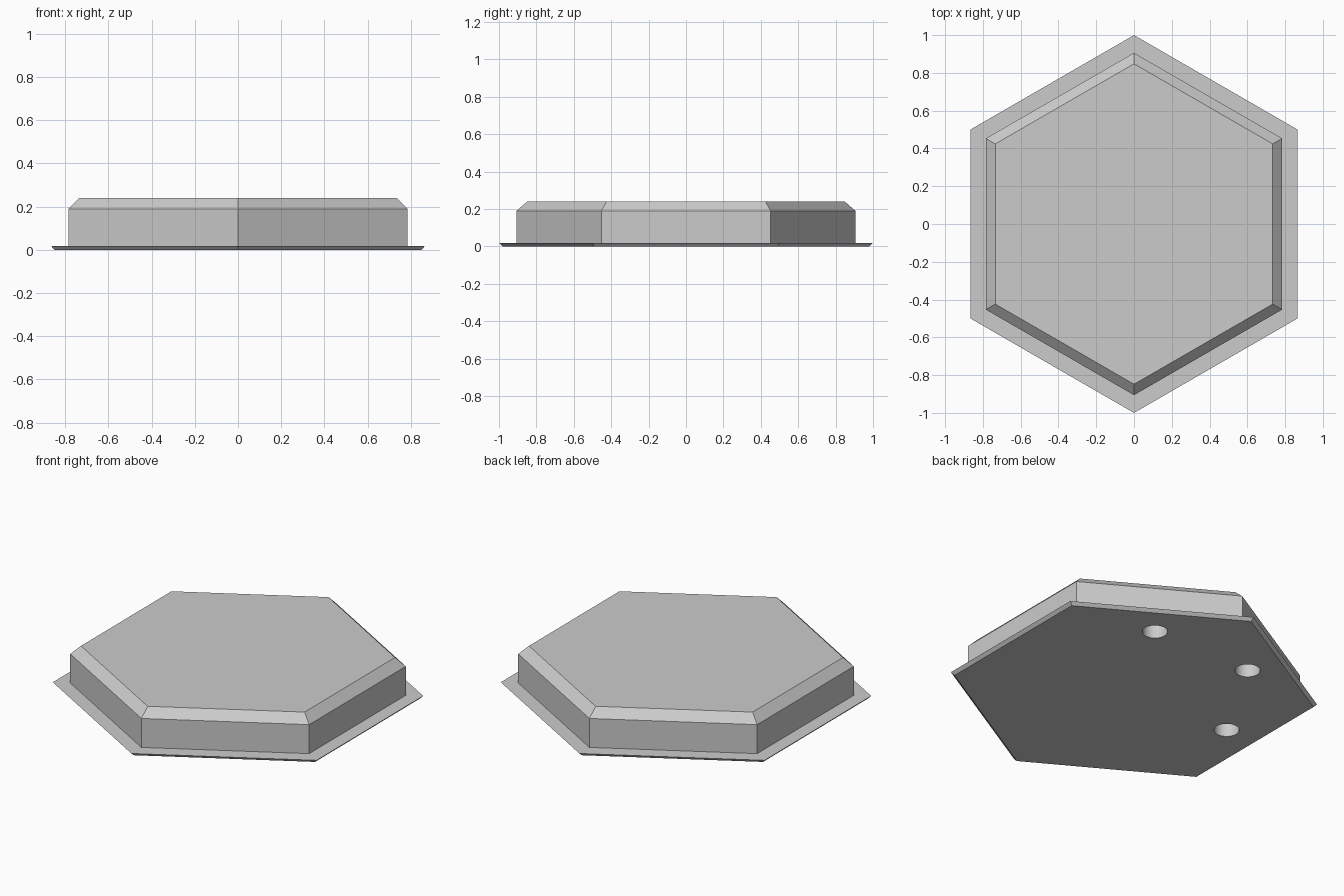
import bpy, bmesh
from math import cos, sin, radians

cube = bpy.data.objects.get("Cube")
if cube:
    bpy.data.objects.remove(cube, do_unlink=True)

grey = bpy.data.materials.new("light grey")
grey.use_nodes = True
grey.diffuse_color = (0.6, 0.6, 0.6, 1)
grey.node_tree.nodes["Principled BSDF"].inputs["Base Color"].default_value = (0.6, 0.6, 0.6, 1)


def stack(name, profile, sides, start=0, centre=(0, 0)):
    """Closed solid through regular rings given as (radius, height)."""
    bm = bmesh.new()
    rings = []
    for r, z in profile:
        angles = [radians(start + 360 * i / sides) for i in range(sides)]
        rings.append([bm.verts.new((centre[0] + r * cos(a), centre[1] + r * sin(a), z))
                      for a in angles])
    for low, high in zip(rings, rings[1:]):
        for i in range(sides):
            j = (i + 1) % sides
            bm.faces.new((low[i], low[j], high[j], high[i]))
    bm.faces.new(rings[0][::-1])
    bm.faces.new(rings[-1])
    mesh = bpy.data.meshes.new(name)
    bm.to_mesh(mesh)
    bm.free()
    mesh.materials.append(grey)
    obj = bpy.data.objects.new(name, mesh)
    bpy.context.collection.objects.link(obj)
    return obj


# Hexagonal tile: undercut flange, upright wall, chamfered top
tile = stack("hex_tile", [(0.98, 0), (1, 0.018), (0.906, 0.018), (0.906, 0.19), (0.848, 0.24)],
             6, start=30)
bpy.context.view_layer.objects.active = tile
tile.select_set(True)

# Blind round sockets in the underside
for angle in (60, 120, 180):
    a = radians(angle)
    cutter = stack("socket_cutter", [(0.068, -0.1), (0.068, 0.12)], 32,
                   centre=(0.65 * cos(a), 0.65 * sin(a)))
    cutter.hide_render = True
    cut = tile.modifiers.new("socket", 'BOOLEAN')
    cut.operation = 'DIFFERENCE'
    cut.solver = 'EXACT'
    cut.object = cutter
    bpy.ops.object.modifier_apply(modifier=cut.name)
    bpy.data.objects.remove(cutter, do_unlink=True)

bpy.ops.object.shade_smooth_by_angle(angle=radians(30))
